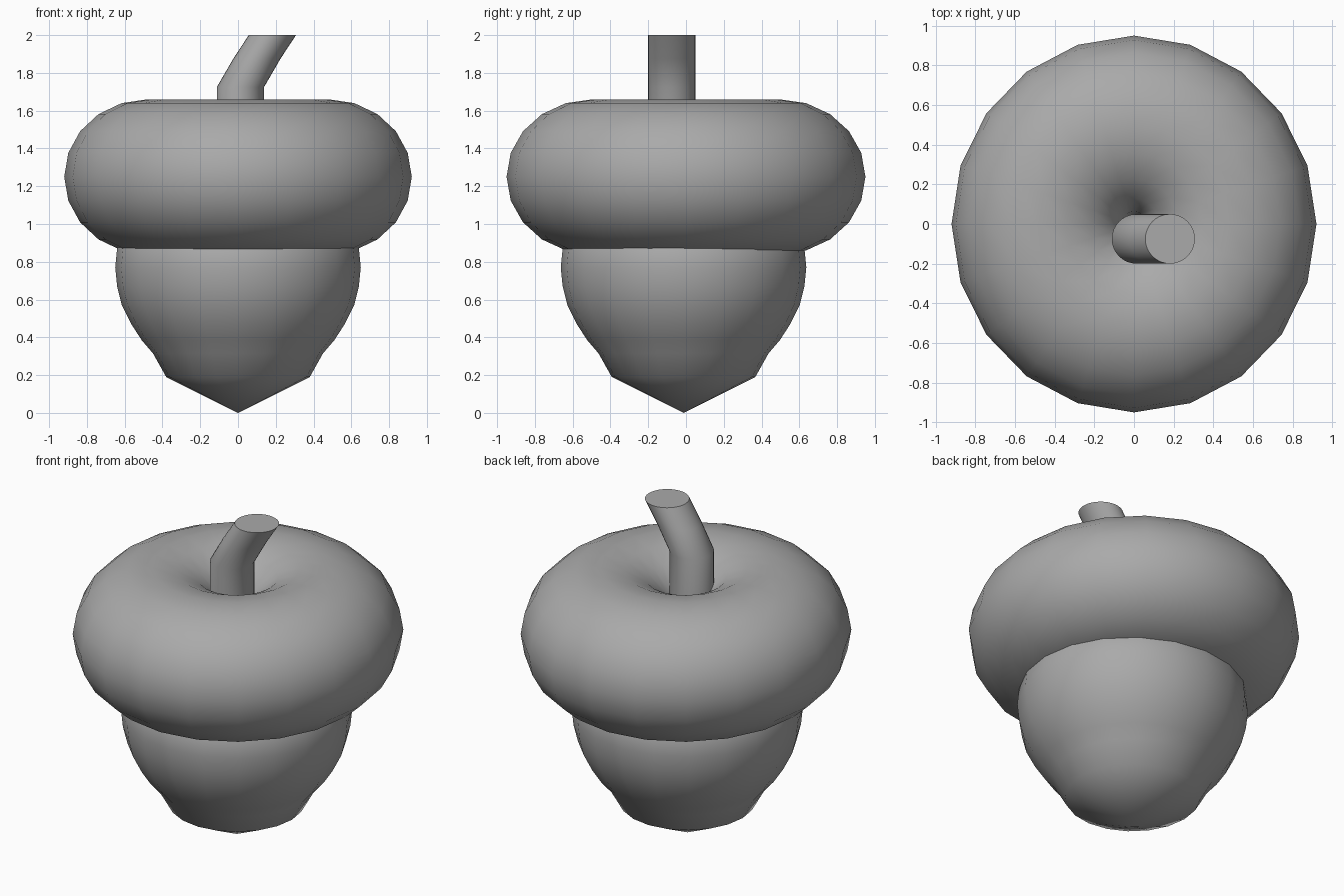
import bpy, bmesh
from math import cos, sin, pi, tau

cube = bpy.data.objects.get("Cube")
if cube:
    bpy.data.objects.remove(cube, do_unlink=True)

grey = bpy.data.materials.new("plain grey")
grey.use_nodes = True
colour = (0.4, 0.4, 0.4, 1)
grey.diffuse_color = colour
next(n for n in grey.node_tree.nodes if n.type == "BSDF_PRINCIPLED").inputs["Base Color"].default_value = colour


def loft(name, rings, sides, ends, closed=False):
    """Skin horizontal rings given as (x, y, z, rx, ry); ends is 'flat', 'point' or None."""
    bm = bmesh.new()
    loops = []
    for x, y, z, rx, ry in rings:
        loops.append([bm.verts.new((x + rx * cos(tau * i / sides), y + ry * sin(tau * i / sides), z))
                      for i in range(sides)])
    pairs = list(zip(loops, loops[1:]))
    if closed:
        pairs.append((loops[-1], loops[0]))
    for a, b in pairs:
        for i in range(sides):
            j = (i + 1) % sides
            bm.faces.new((a[i], a[j], b[j], b[i])).smooth = True
    if ends == "flat":
        bm.faces.new(loops[0][::-1])
        bm.faces.new(loops[-1])
        for loop in (loops[0], loops[-1]):
            for i in range(sides):
                bm.edges.get((loop[i], loop[(i + 1) % sides])).smooth = False
    elif ends == "point":
        # Tiny end rings collapse into single tips
        bmesh.ops.remove_doubles(bm, verts=bm.verts, dist=0.001)
    bmesh.ops.recalc_face_normals(bm, faces=bm.faces)
    mesh = bpy.data.meshes.new(name)
    bm.to_mesh(mesh)
    bm.free()
    mesh.materials.append(grey)
    obj = bpy.data.objects.new(name, mesh)
    bpy.context.collection.objects.link(obj)
    return obj


# Nut: rounded body, narrowing to a blunt cone at the bottom
profile = [(0, 0), (0.38, 0.19), (0.45, 0.315), (0.51, 0.385), (0.565, 0.47), (0.615, 0.57),
           (0.64, 0.67), (0.65, 0.77), (0.64, 0.87), (0.57, 1.0), (0.4, 1.15), (0, 1.25)]
loft("nut_body", [(0, -0.013, z, r, r) for r, z in profile], 20, "point")

# Cap: fat ring whose hole almost closes around the stem
steps = 20
cap = []
for k in range(steps):
    a = tau * k / steps
    out = 0.48 + 0.44 * cos(a)
    cap.append((0, 0, 1.25 + 0.41 * sin(a), out, out * 0.95 / 0.92))
loft("cap", cap, 20, None, closed=True)

# Stem: round stalk, upright at the base and leaning to the left above
path = [(0.013, 1.25), (0.013, 1.725), (0.1, 1.875), (0.182, 2.0)]
loft("stem", [(x, -0.075, z, 0.125, 0.125) for x, z in path], 32, "flat")
